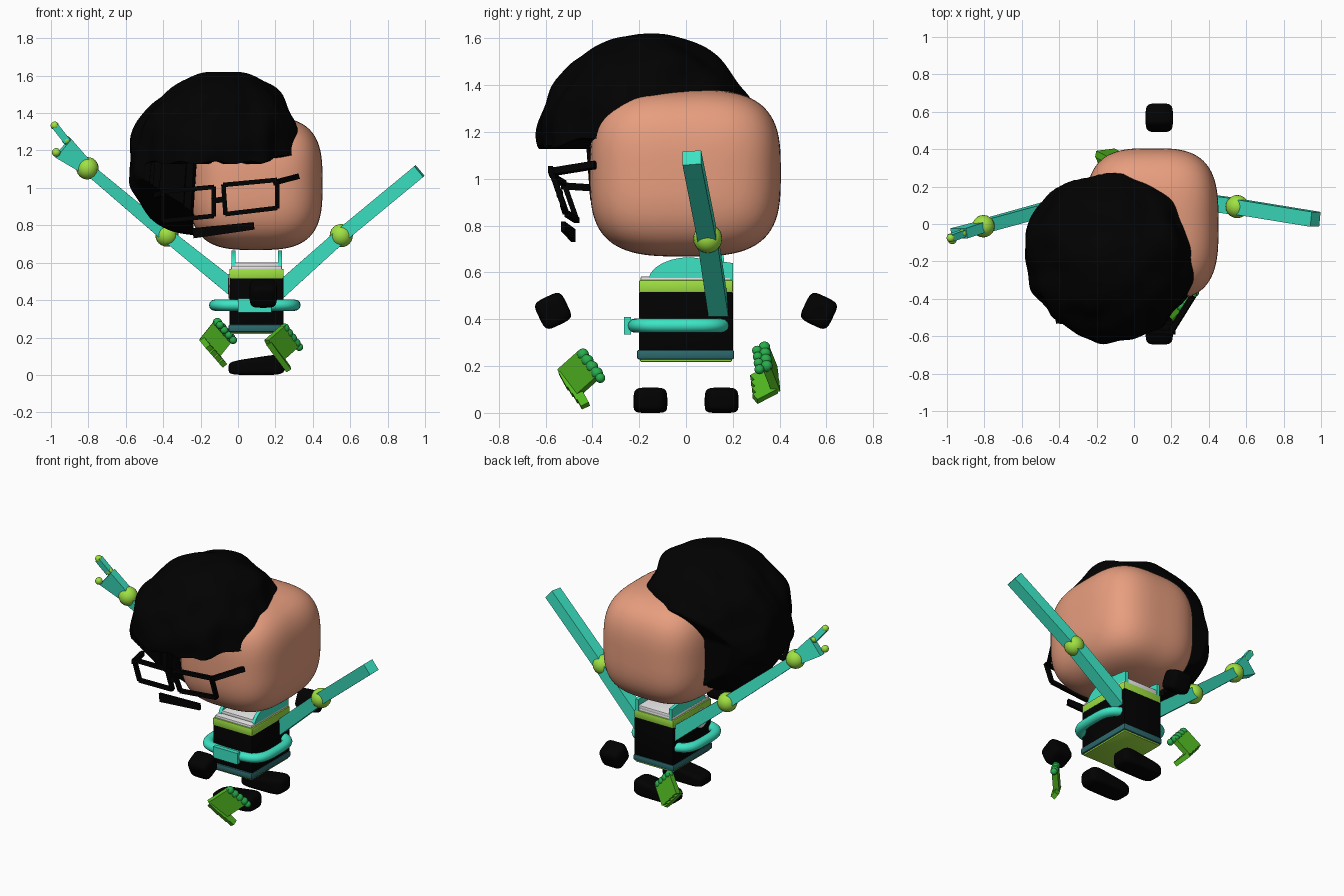
import bpy, bmesh, math
from mathutils import Vector, Matrix, noise

if "Cube" in bpy.data.objects:
    bpy.data.objects.remove(bpy.data.objects["Cube"], do_unlink=True)


def material(name, r, g, b):
    m = bpy.data.materials.new(name)
    m.use_nodes = True
    m.diffuse_color = (r, g, b, 1)
    bsdf = m.node_tree.nodes["Principled BSDF"]
    bsdf.inputs["Base Color"].default_value = (r, g, b, 1)
    bsdf.inputs["Roughness"].default_value = 0.7
    return m


SKIN = material("skin", 0.8, 0.34, 0.21)
BLACK = material("black", 0.0004, 0.0004, 0.0004)
TEAL = material("teal", 0.045, 0.78, 0.55)
DARK_TEAL = material("dark teal", 0.025, 0.14, 0.15)
LIME = material("lime", 0.35, 0.76, 0.055)
GREEN = material("hand green", 0.08, 0.47, 0.014)
KNUCKLE = material("knuckle green", 0.02, 0.42, 0.07)
WHITE = material("white", 0.8, 0.8, 0.8)


def finish(bm, name, mat, smooth=True):
    bmesh.ops.recalc_face_normals(bm, faces=bm.faces)
    me = bpy.data.meshes.new(name)
    bm.to_mesh(me)
    bm.free()
    ob = bpy.data.objects.new(name, me)
    bpy.context.collection.objects.link(ob)
    me.materials.append(mat)
    if smooth:
        bpy.ops.object.select_all(action="DESELECT")
        ob.select_set(True)
        bpy.context.view_layer.objects.active = ob
        bpy.ops.object.shade_smooth_by_angle(angle=math.radians(40))
    return ob


def blob(name, mat, centre, half, power, cuts=12, shape=None, tilt=0):
    """Rounded box: a gridded cube pushed onto a superellipsoid."""
    bm = bmesh.new()
    bmesh.ops.create_cube(bm, size=2)
    bmesh.ops.subdivide_edges(bm, edges=bm.edges[:], cuts=cuts, use_grid_fill=True)
    rot = Matrix.Rotation(tilt, 3, "X")
    for v in bm.verts:
        d = v.co / sum(abs(c) ** power for c in v.co) ** (1 / power)
        if shape:
            d = shape(d)
        v.co = rot @ Vector(a * b for a, b in zip(d, half)) + Vector(centre)
    return finish(bm, name, mat)


def box(name, mat, lo, hi, bevel=0.0):
    bm = bmesh.new()
    bmesh.ops.create_cube(bm, size=1)
    for v in bm.verts:
        v.co = Vector(l + (c + 0.5) * (h - l) for c, l, h in zip(v.co, lo, hi))
    if bevel:
        bmesh.ops.bevel(bm, geom=bm.edges[:], offset=bevel, segments=2, affect="EDGES", profile=0.5)
    return finish(bm, name, mat, bevel > 0)


def add_bar(bm, p, q, w, h, w_end=None, across=None):
    """Square beam from p to q; w runs along across, h is roughly along y by default."""
    p, q = Vector(p), Vector(q)
    d = (q - p).normalized()
    if across:
        side = (across - d * across.dot(d)).normalized()
    else:
        side = d.cross(Vector((0, 1, 0)) if abs(d.y) < 0.9 else Vector((1, 0, 0))).normalized()
    up = side.cross(d)
    rings = []
    for c, k in ((p, w), (q, w_end or w)):
        rings.append([bm.verts.new(c + side * a * k / 2 + up * b * h / 2)
                      for a, b in ((-1, -1), (1, -1), (1, 1), (-1, 1))])
    bm.faces.new(rings[0])
    bm.faces.new(rings[1])
    for i in range(4):
        j = (i + 1) % 4
        bm.faces.new((rings[0][i], rings[0][j], rings[1][j], rings[1][i]))


def bar(name, mat, *args):
    bm = bmesh.new()
    add_bar(bm, *args)
    return finish(bm, name, mat, False)


def ball(name, mat, c, r):
    bm = bmesh.new()
    bmesh.ops.create_uvsphere(bm, u_segments=20, v_segments=12, radius=r)
    bmesh.ops.translate(bm, verts=bm.verts, vec=Vector(c))
    return finish(bm, name, mat)


# Head
blob("head", SKIN, (0.095, -0.003, 1.025), (0.357, 0.408, 0.357), 3.2, 24)

# Hair: lumpy ellipsoid, trimmed to a fringe in front and a longer lock on one side
bm = bmesh.new()
bmesh.ops.create_icosphere(bm, subdivisions=6, radius=1)
for v in bm.verts:
    d = v.co.copy()
    a = math.atan2(d.y, d.x)
    r = 1 + 0.07 * noise.noise(d * 2.6) + 0.012 * math.sin(18 * a) * (0.5 - 0.5 * d.y) * (1 - abs(d.z))
    full = r * (1 + 0.22 * min(d.z, 0) ** 2)
    x = -0.12 + 0.462 * d.x * full + 0.07 * max(d.z, 0) ** 2
    y = -0.165 + 0.462 * d.y * full
    z = 1.17 + 0.445 * d.z * r
    if z < 1.42:
        y = min(y, 0.165 + 0.6 * max(0, z - 1.16))
    low = 1.135 + 0.3 * min(max(0, x - 0.12), 0.15) + 0.008 * math.sin(15 * a)
    if x < -0.24 and y > -0.41:
        low = min(low, 0.73 + 0.65 * max(0, -0.42 - x - y))
    v.co = (x, y, max(z, low))
finish(bm, "hair", BLACK)


# Glasses, leaning back towards the bottom and curving back at one side
def lens_point(x, z):
    return (x, -0.575 + (1.03 - z) * 0.35 + 0.12 * max(0, -0.1 - x), z)


bm = bmesh.new()
for corners in (((-0.403, 0.98), (-0.13, 1.005), (-0.13, 0.85), (-0.403, 0.823)),
                ((-0.078, 1.016), (0.21, 1.043), (0.21, 0.893), (-0.067, 0.86))):
    for i in range(4):
        add_bar(bm, lens_point(*corners[i]), lens_point(*corners[(i + 1) % 4]), 0.024, 0.022)
add_bar(bm, lens_point(-0.14, 0.93), lens_point(-0.07, 0.94), 0.03, 0.02)
add_bar(bm, (0.2, -0.57, 1.03), (0.315, -0.385, 1.06), 0.03, 0.03)
add_bar(bm, (-0.403, -0.53, 0.97), (-0.44, -0.38, 0.96), 0.03, 0.025)
finish(bm, "glasses", BLACK, False)
bar("moustache", BLACK, (-0.24, -0.482, 0.758), (0.085, -0.525, 0.797), 0.055, 0.018, 0.04)

# Torso in stacked layers
L, R, F, B = -0.045, 0.243, -0.2, 0.2
box("torso_base", LIME, (L + 0.004, F + 0.004, 0.218), (R - 0.004, B - 0.004, 0.24), 0.005)
box("torso_trim", DARK_TEAL, (L - 0.006, F - 0.01, 0.228), (R + 0.006, B + 0.006, 0.27), 0.01)
box("torso", BLACK, (L, F, 0.26), (R, B, 0.52), 0.006)
box("chest_band", LIME, (L - 0.001, F - 0.001, 0.515), (R + 0.001, B + 0.001, 0.567), 0.006)
box("shoulder_plate", WHITE, (L + 0.008, F + 0.006, 0.56), (R - 0.008, B - 0.005, 0.583), 0.006)
box("neck_plate", WHITE, (L + 0.02, F + 0.05, 0.575), (R - 0.02, B - 0.005, 0.602), 0.008)
for side, x in (("right", -0.035), ("left", 0.213)):
    bm = bmesh.new()
    outline = [(0.2, 0.56), (0.2, 0.64)]
    outline += [(0.02 - 0.18 * math.sin(t * math.pi / 20), 0.565 + 0.1 * math.cos(t * math.pi / 20))
                for t in range(11)]
    face = bm.faces.new([bm.verts.new((x, y, z)) for y, z in outline])
    ext = bmesh.ops.extrude_face_region(bm, geom=[face])
    bmesh.ops.translate(bm, vec=(0.022, 0, 0),
                        verts=[g for g in ext["geom"] if isinstance(g, bmesh.types.BMVert)])
    finish(bm, side + "_collar", TEAL)

# Chest badge: pale ring around a dark centre
for name, mat, r, depth in (("badge_rim", WHITE, 0.065, 0.012), ("badge_centre", BLACK, 0.042, 0.018)):
    bm = bmesh.new()
    bmesh.ops.create_cone(bm, cap_ends=True, segments=24, radius1=r, radius2=r, depth=depth,
                          matrix=Matrix.Translation((L, -0.1, 0.475)) @ Matrix.Rotation(math.pi / 2, 4, "Y"))
    finish(bm, name, mat)

# Belt: squarish ring, and buckle
bm = bmesh.new()
rings = []
for i in range(64):
    c, s = math.cos(i * math.tau / 64), math.sin(i * math.tau / 64)
    k = (abs(c) ** 3.5 + abs(s) ** 3.5) ** (-1 / 3.5)
    rings.append([])
    for j in range(12):
        b = j * math.tau / 12
        out = 0.03 * math.cos(b)
        rings[i].append(bm.verts.new((0.09 + (0.215 + out) * c * k,
                                      -0.027 + (0.193 + out) * s * k, 0.373 + 0.03 * math.sin(b))))
for i in range(64):
    for j in range(12):
        n, m = (i + 1) % 64, (j + 1) % 12
        bm.faces.new((rings[i][j], rings[n][j], rings[n][m], rings[i][m]))
finish(bm, "belt", TEAL)
box("buckle", TEAL, (0.0, -0.265, 0.335), (0.18, -0.235, 0.41))

# Arms with ball joints
left_elbow, right_elbow, wrist = (0.552, 0.093, 0.745), (-0.38, 0.105, 0.748), (-0.805, -0.012, 1.105)
bar("left_upper_arm", TEAL, (0.2, 0.14, 0.43), left_elbow, 0.085, 0.085, 0.075)
bar("left_forearm", TEAL, left_elbow, (0.97, 0.025, 1.09), 0.075, 0.08)
bar("right_upper_arm", TEAL, (-0.01, 0.14, 0.45), right_elbow, 0.085, 0.085, 0.07)
bar("right_forearm", TEAL, right_elbow, wrist, 0.075, 0.07, 0.06)
ball("left_elbow", LIME, left_elbow, 0.062)
ball("right_elbow", LIME, right_elbow, 0.062)
ball("right_wrist", LIME, wrist, 0.06)

# Pointing hand at the end of the raised arm
bar("raised_palm", TEAL, wrist, (-0.936, -0.05, 1.214), 0.075, 0.055, 0.13)
bar("raised_finger", TEAL, (-0.915, -0.05, 1.25), (-0.98, -0.075, 1.333), 0.038, 0.038)
ball("finger_joint", LIME, (-0.918, -0.05, 1.255), 0.023)
ball("finger_tip", LIME, (-0.98, -0.075, 1.333), 0.022)
ball("thumb_tip", LIME, (-0.972, -0.085, 1.19), 0.023)

# Loose green hands: knuckle row, fingers and folded tips
for name, a, b, f, g in (
        ("front_hand", (0.25, -0.44, 0.25), (0.31, -0.38, 0.17), (-0.09, -0.09, -0.08), (0.05, 0.04, -0.06)),
        ("back_hand", (-0.11, 0.335, 0.28), (-0.04, 0.345, 0.2), (-0.08, 0.04, -0.1), (0.04, -0.09, -0.04))):
    a, b, f, g = map(Vector, (a, b, f, g))
    bm = bmesh.new()
    for i in range(4):
        k = a.lerp(b, i / 3)
        add_bar(bm, k, k + f, 0.038, 0.036, None, b - a)
        add_bar(bm, k + f * 0.95, k + f + g, 0.038, 0.03, None, b - a)
        ball(name + "_knuckle", KNUCKLE, k, 0.025)
        ball(name + "_joint", KNUCKLE, k + g * 0.35, 0.021)
    finish(bm, name, GREEN, False)


# Black feet, lower at the toe, and black fists
def toe_slope(d):
    return Vector((d.x, d.y, (d.z + 1) * (0.84 + 0.2 * min(d.x, 0.8)) - 1))


for side, s in (("front", -1), ("back", 1)):
    blob(side + "_foot", BLACK, (0.1, s * 0.152, 0.056), (0.15, 0.072, 0.056), 5, 10, toe_slope)
    blob(side + "_fist", BLACK, (0.135, s * 0.568, 0.436), (0.073, 0.066, 0.066), 4.5, 8, None, -s * 0.45)
